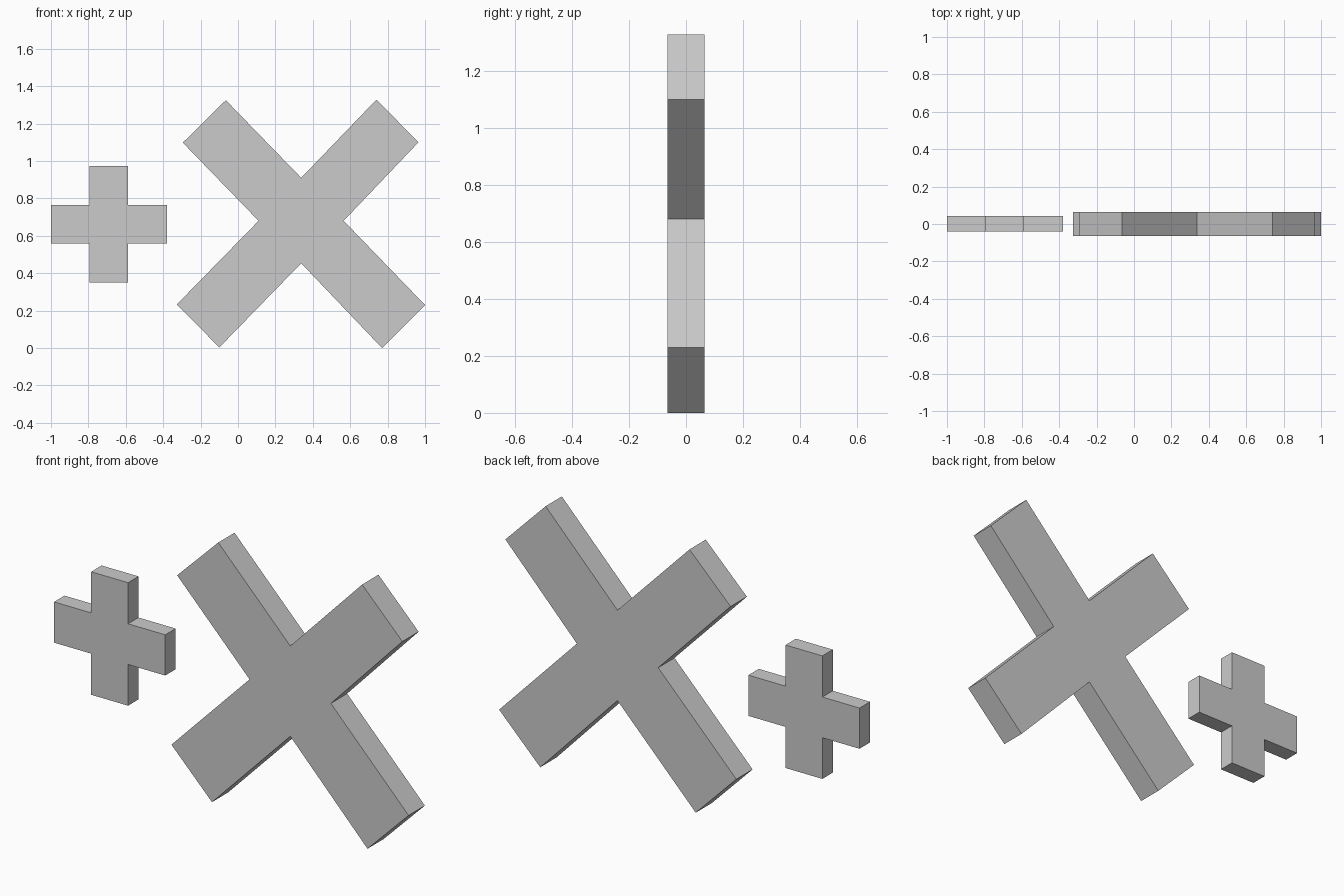
import bpy
import bmesh

if "Cube" in bpy.data.objects:
    bpy.data.objects.remove(bpy.data.objects["Cube"])

grey = bpy.data.materials.new("light_grey")
grey.diffuse_color = (0.6, 0.6, 0.6, 1.0)
grey.use_nodes = True
grey.node_tree.nodes["Principled BSDF"].inputs["Base Color"].default_value = grey.diffuse_color


def slab(name, outline, y0, y1):
    """Extrude a closed x-z outline from y0 to y1."""
    mesh = bpy.data.meshes.new(name)
    bm = bmesh.new()
    face = bm.faces.new([bm.verts.new((x, y0, z)) for x, z in outline])
    ext = bmesh.ops.extrude_face_region(bm, geom=[face], use_keep_orig=True)
    moved = [v for v in ext["geom"] if isinstance(v, bmesh.types.BMVert)]
    bmesh.ops.translate(bm, verts=moved, vec=(0, y1 - y0, 0))
    bmesh.ops.recalc_face_normals(bm, faces=bm.faces)
    bm.to_mesh(mesh)
    bm.free()
    mesh.materials.append(grey)
    obj = bpy.data.objects.new(name, mesh)
    bpy.context.collection.objects.link(obj)
    return obj


# Small upright cross: arm length a, half width w
cx, cz, a, w = -0.69, 0.662, 0.311, 0.103
plus = []
dx, dz = 1, 0
for _ in range(4):
    # each arm: two tip corners, then the inner corner
    for u, v in ((a, -w), (a, w), (w, w)):
        plus.append((cx + u * dx - v * dz, cz + u * dz + v * dx))
    dx, dz = -dz, dx
slab("small_plus", plus, -0.04, 0.043)

# Large diagonal cross, lower arms slightly longer than the upper ones
diagonal = [
    (0.77, 0.0), (1.0, 0.23), (0.565, 0.68),
    (0.965, 1.10), (0.74, 1.328), (0.338, 0.91),
    (-0.065, 1.325), (-0.295, 1.098), (0.11, 0.68),
    (-0.327, 0.233), (-0.10, 0.003), (0.338, 0.453),
]
slab("large_diagonal_cross", diagonal, -0.065, 0.065)
